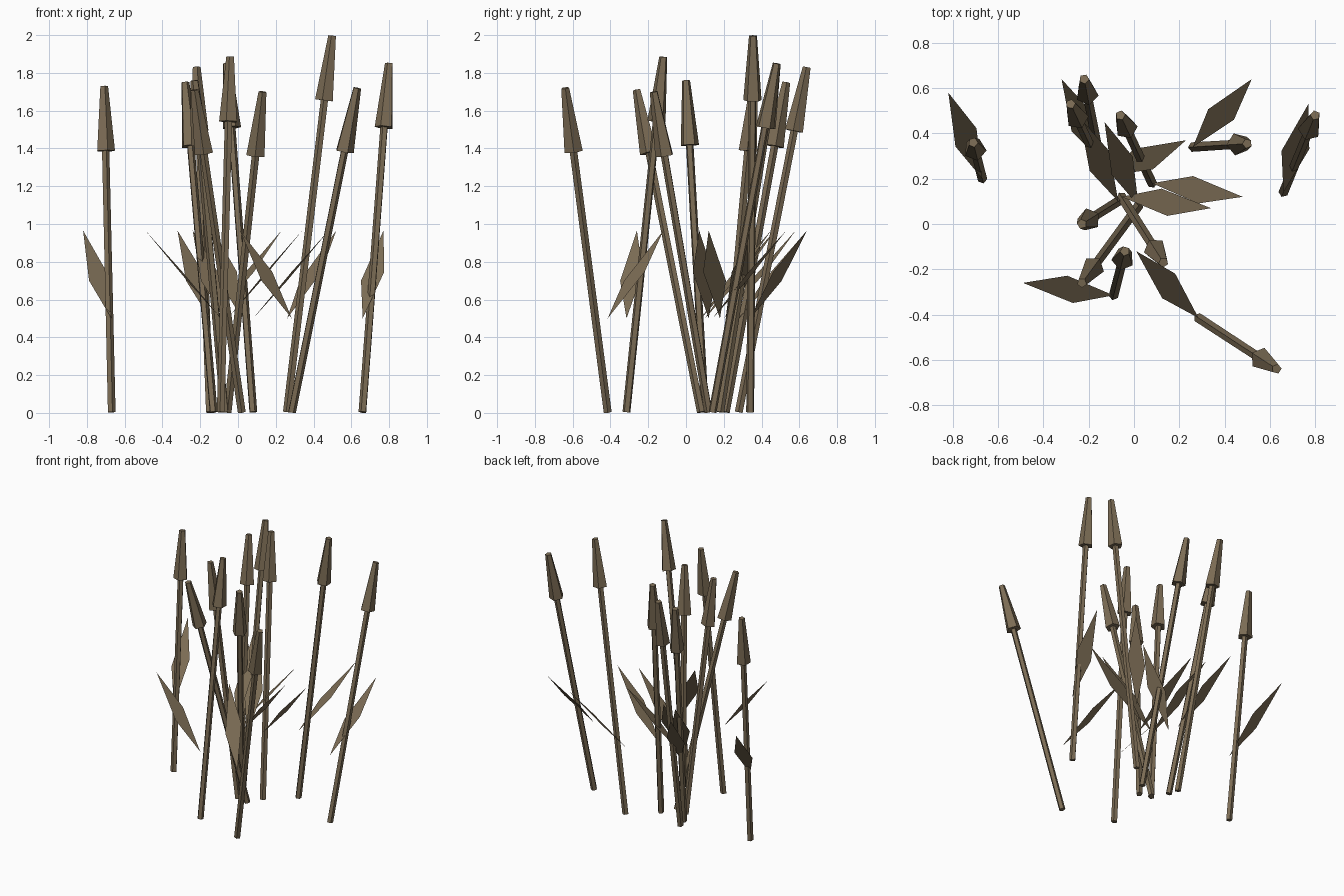
import bpy, bmesh, math
from mathutils import Vector

if "Cube" in bpy.data.objects:
    bpy.data.objects.remove(bpy.data.objects["Cube"])

mat = bpy.data.materials.new("dry_reed")
mat.diffuse_color = (0.20, 0.15, 0.09, 1)
mat.use_nodes = True
mat.node_tree.nodes["Principled BSDF"].inputs["Base Color"].default_value = mat.diffuse_color

HEAD = 0.345           # seed head length
LEAF_LOW, LEAF_HIGH = 0.50, 0.965

# base x, y | top x, y, z | leaf tip x, y
REEDS = [
    (-0.67, 0.20, -0.71, 0.36, 1.73, -0.82, 0.58),
    (-0.13, 0.21, -0.28, 0.53, 1.75, 0.23, 0.37),
    (-0.15, 0.28, -0.22, 0.64, 1.83, -0.32, 0.64),
    (0.02, 0.08, -0.23, -0.26, 1.71, -0.13, 0.45),
    (-0.07, 0.10, -0.23, 0.00, 1.76, -0.24, 0.47),
    (-0.09, -0.315, -0.04, -0.12, 1.885, -0.49, -0.26),
    (0.08, 0.18, -0.06, 0.48, 1.85, 0.48, 0.12),
    (-0.055, 0.12, 0.13, -0.17, 1.70, 0.34, 0.07),
    (0.26, 0.34, 0.50, 0.355, 1.997, 0.52, 0.64),
    (0.285, -0.415, 0.63, -0.64, 1.72, 0.01, -0.12),
    (0.66, 0.14, 0.80, 0.48, 1.85, 0.77, 0.53),
]


def finish(name, bm):
    me = bpy.data.meshes.new(name)
    bm.to_mesh(me)
    bm.free()
    me.materials.append(mat)
    ob = bpy.data.objects.new(name, me)
    bpy.context.collection.objects.link(ob)
    return ob


def rod(name, a, b, r1, r2):
    """Five-sided capped taper from a to b."""
    bm = bmesh.new()
    d = b - a
    bmesh.ops.create_cone(bm, cap_ends=True, segments=5,
                          radius1=r1, radius2=r2, depth=d.length)
    ob = finish(name, bm)
    ob.rotation_mode = 'QUATERNION'
    ob.rotation_quaternion = d.to_track_quat('Z', 'Y')
    ob.location = (a + b) / 2


def leaf(name, a, b):
    """Flat diamond blade rising from a to b."""
    side = Vector((a.y - b.y, b.x - a.x, 0)).normalized() * 0.058
    pts = [a, a.lerp(b, 0.53) - side, b, a.lerp(b, 0.43) + side]
    bm = bmesh.new()
    bm.faces.new([bm.verts.new(p) for p in pts])
    finish(name, bm)


for i, (bx, by, tx, ty, tz, lx, ly) in enumerate(REEDS, 1):
    base, top = Vector((bx, by, 0.004)), Vector((tx, ty, tz))
    neck = top - (top - base).normalized() * HEAD
    rod(f"stalk_{i}", base, neck, 0.022, 0.021)
    rod(f"seed_head_{i}", neck, top, 0.051, 0.022)
    leaf(f"leaf_{i}", Vector((bx, by, LEAF_LOW)), Vector((lx, ly, LEAF_HIGH)))
